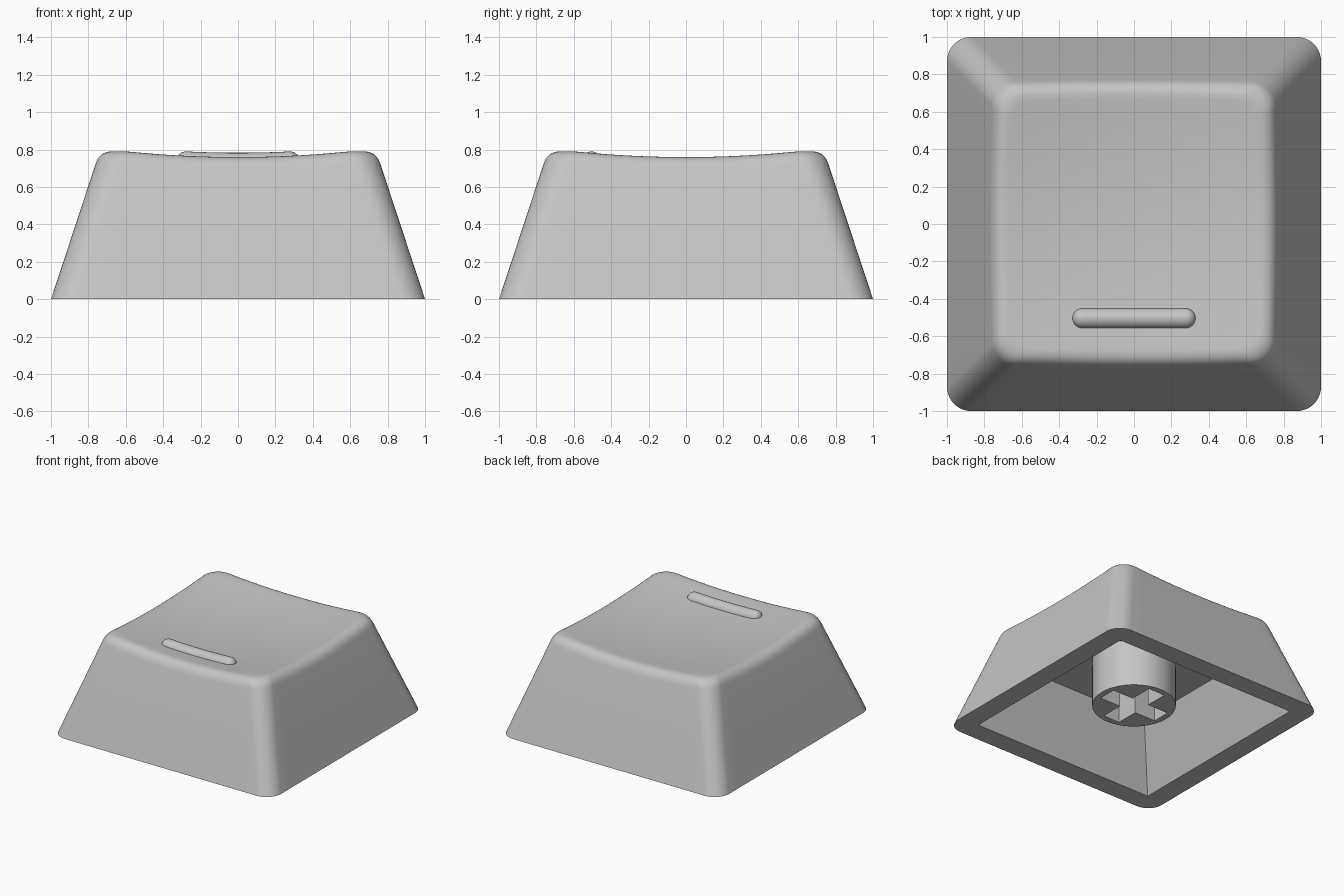
import bpy, bmesh, math
from mathutils import Vector

if "Cube" in bpy.data.objects:
    bpy.data.objects.remove(bpy.data.objects["Cube"])

grey = bpy.data.materials.new("light_grey_plastic")
grey.diffuse_color = (0.56, 0.56, 0.56, 1)
grey.use_nodes = True
grey.node_tree.nodes["Principled BSDF"].inputs["Base Color"].default_value = grey.diffuse_color


def dish(x, y):
    """Height of the scooped top surface."""
    return 0.718 + 0.09 * (x * x + y * y)


def outline(half, radius, arc=10, side=16):
    """Rounded square, counter-clockwise, with subdivided sides."""
    pts, c = [], half - radius
    for q in range(4):
        a0 = q * math.pi / 2
        cx, cy = [(c, c), (-c, c), (-c, -c), (c, -c)][q]
        for i in range(arc + 1):
            a = a0 + i / arc * math.pi / 2
            pts.append(Vector((cx + radius * math.cos(a), cy + radius * math.sin(a))))
        step = Vector((-math.sin(a0), math.cos(a0))).orthogonal() * -1
        step = Vector((-math.cos(a0), -math.sin(a0))) * (2 * c / side)
        last = pts[-1].copy()
        pts += [last + step * i for i in range(1, side)]
    return pts


def ring(bm, pts):
    return [bm.verts.new(p) for p in pts]


def bridge(bm, a, b):
    n = len(a)
    for i in range(n):
        bm.faces.new((a[i], a[(i + 1) % n], b[(i + 1) % n], b[i]))


def fill_between(bm, *loops):
    """Flat face bounded by an outer loop and a hole."""
    edges = []
    for lp in loops:
        for i in range(len(lp)):
            pair = (lp[i], lp[(i + 1) % len(lp)])
            edges.append(bm.edges.get(pair) or bm.edges.new(pair))
    bmesh.ops.triangle_fill(bm, edges=edges, use_beauty=True, use_dissolve=False)


def finish(bm, name, angle=35):
    bmesh.ops.recalc_face_normals(bm, faces=bm.faces)
    mesh = bpy.data.meshes.new(name)
    bm.to_mesh(mesh)
    bm.free()
    mesh.materials.append(grey)
    ob = bpy.data.objects.new(name, mesh)
    bpy.context.collection.objects.link(ob)
    bpy.ops.object.select_all(action='DESELECT')
    ob.select_set(True)
    bpy.context.view_layer.objects.active = ob
    bpy.ops.object.shade_smooth_by_angle(angle=math.radians(angle))
    return ob


# Cap shell: tapered walls, rounded top edge, scooped top, hollow underside
SLOPE, CORNER, FILLET, CEILING = 0.33, 0.13, 0.075, 0.5
base = outline(1.0, CORNER)
count = len(base)


def wall(i, z):
    """Point on the outer wall: the flat core shrinks, corner radius stays."""
    p = base[i]
    core = 1.0 - CORNER
    cx = max(-core, min(core, p.x))
    cy = max(-core, min(core, p.y))
    s = (core - SLOPE * z) / core
    return Vector((p.x - cx + cx * s, p.y - cy + cy * s, z))


columns = []
for i in range(count):
    z = 0.78
    for _ in range(12):
        c = wall(i, z)
        z = dish(c.x, c.y)
    c = wall(i, z)
    a = wall(i, z - FILLET)
    k = 1 - FILLET / max(abs(c.x), abs(c.y))
    b = Vector((c.x * k, c.y * k, dish(c.x * k, c.y * k)))
    col = [wall(i, 0), wall(i, (z - FILLET) * 0.5)]
    for j in range(9):
        t = j / 8
        col.append(a * (1 - t) ** 2 + c * (2 * t * (1 - t)) + b * t * t)
    for j in range(1, 12):
        s = 1 - j / 12
        col.append(Vector((b.x * s, b.y * s, dish(b.x * s, b.y * s))))
    columns.append(col)

bm = bmesh.new()
rings = [ring(bm, [col[j] for col in columns]) for j in range(len(columns[0]))]
for lo, hi in zip(rings, rings[1:]):
    bridge(bm, lo, hi)
mid = bm.verts.new((0, 0, dish(0, 0)))
for i in range(count):
    bm.faces.new((rings[-1][i], rings[-1][(i + 1) % count], mid))


def square(half, z):
    return [(half, half, z), (-half, half, z), (-half, -half, z), (half, -half, z)]


rim = ring(bm, square(0.833, 0))
ceiling = ring(bm, square(0.63, CEILING))
bridge(bm, rim, ceiling)
bm.faces.new(ceiling)
fill_between(bm, rings[0], rim)
finish(bm, "cap_shell")

# Stem under the cap with a cross-shaped socket
R, ARM, W, Z0, Z1 = 0.315, 0.265, 0.075, 0.11, CEILING + 0.01
circle = [(R * math.cos(i * math.tau / 64), R * math.sin(i * math.tau / 64)) for i in range(64)]
cross = []
for q in range(4):
    c, s = [(1, 0), (0, 1), (-1, 0), (0, -1)][q]
    for x, y in ((ARM, -W), (ARM, W), (W, W)):
        cross.append((x * c - y * s, x * s + y * c))
bm = bmesh.new()
loops = []
for shape in (circle, cross):
    low = ring(bm, [(x, y, Z0) for x, y in shape])
    high = ring(bm, [(x, y, Z1) for x, y in shape])
    bridge(bm, low, high)
    loops.append((low, high))
fill_between(bm, loops[0][0], loops[1][0])
fill_between(bm, loops[0][1], loops[1][1])
finish(bm, "stem")

# Raised finger bar that follows the scooped top
BAR_R, BAR_Y, BAR_X = 0.055, -0.505, 0.275
stations = []
for i in range(1, 9):
    a = i / 8 * math.pi / 2
    stations.append((-BAR_X - BAR_R * math.cos(a), BAR_R * math.sin(a)))
stations += [(-BAR_X + 2 * BAR_X * i / 16, BAR_R) for i in range(1, 16)]
stations += [(-x, r) for x, r in reversed(stations[:8])]
bm = bmesh.new()
bar = []
for x, r in stations:
    zc = dish(x, BAR_Y) - 0.013
    bar.append(ring(bm, [(x, BAR_Y + r * math.cos(k * math.tau / 24),
                          zc + r * math.sin(k * math.tau / 24)) for k in range(24)]))
for p, q in zip(bar, bar[1:]):
    bridge(bm, p, q)
bm.faces.new(bar[0])
bm.faces.new(bar[-1])
finish(bm, "finger_bar", 50)
